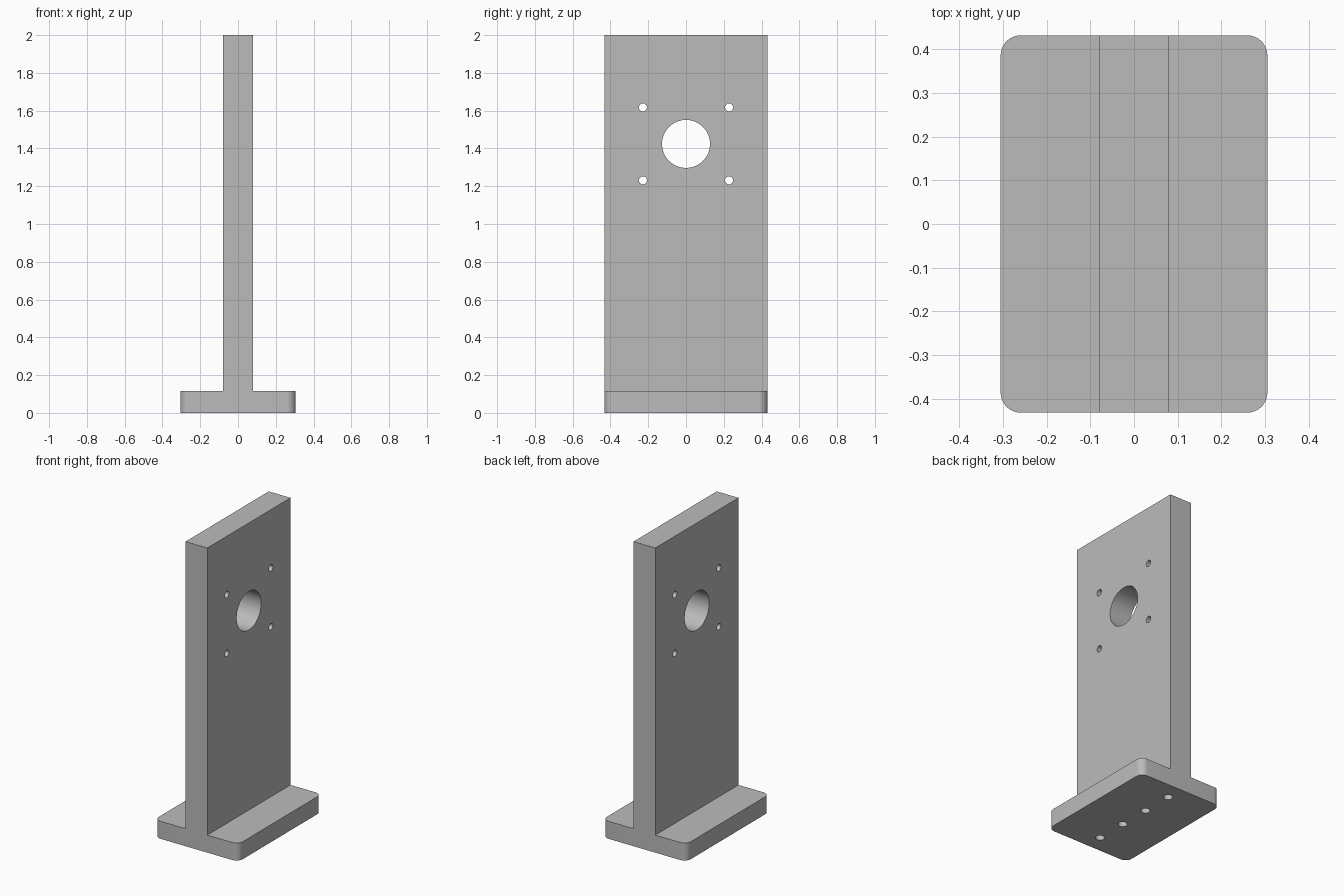
import bpy
from math import radians

cube = bpy.data.objects.get("Cube")
if cube:
    bpy.data.objects.remove(cube, do_unlink=True)

DEPTH = 0.863          # shared by base and upright
BASE_WIDTH, BASE_HEIGHT = 0.61, 0.115
PLATE_WIDTH, HEIGHT = 0.158, 2.0
HOLE_Z = 1.424

grey = bpy.data.materials.new("machined_grey")
grey.use_nodes = True
grey.diffuse_color = (0.5, 0.5, 0.5, 1)
grey.node_tree.nodes["Principled BSDF"].inputs["Base Color"].default_value = (0.5, 0.5, 0.5, 1)


def box(name, size, z_bottom):
    bpy.ops.mesh.primitive_cube_add(size=1, location=(0, 0, z_bottom + size[2] / 2))
    ob = bpy.context.object
    ob.name = name
    ob.scale = size
    bpy.ops.object.transform_apply(location=True, rotation=True, scale=True)
    ob.data.materials.append(grey)
    return ob


def cylinder(name, radius, length, location, rotation=(0, 0, 0), sides=32):
    bpy.ops.mesh.primitive_cylinder_add(vertices=sides, radius=radius, depth=length,
                                        location=location, rotation=rotation)
    ob = bpy.context.object
    ob.name = name
    ob.hide_render = True
    ob.data.materials.append(grey)
    return ob


def apply_boolean(target, other, operation):
    mod = target.modifiers.new(operation.lower(), "BOOLEAN")
    mod.operation = operation
    mod.solver = "EXACT"
    mod.object = other
    bpy.context.view_layer.objects.active = target
    bpy.ops.object.modifier_apply(modifier=mod.name)
    bpy.data.objects.remove(other, do_unlink=True)


# Base with rounded vertical corners
bracket = box("base_plate", (BASE_WIDTH, DEPTH, BASE_HEIGHT), 0)
weights = bracket.data.attributes.new("bevel_weight_edge", "FLOAT", "EDGE")
for edge in bracket.data.edges:
    a, b = (bracket.data.vertices[i].co for i in edge.vertices)
    weights.data[edge.index].value = float(abs(a.z - b.z) > 0.01)
bevel = bracket.modifiers.new("corners", "BEVEL")
bevel.limit_method = "WEIGHT"
bevel.width = 0.046
bevel.segments = 10
bpy.context.view_layer.objects.active = bracket
bpy.ops.object.modifier_apply(modifier=bevel.name)

# Upright plate, joined to the base as one solid
upright = box("upright_plate", (PLATE_WIDTH, DEPTH, HEIGHT - 0.05), 0.05)
apply_boolean(bracket, upright, "UNION")
bracket.name = "mounting_bracket"

# Large bore and its four bolt holes through the upright
across = (0, radians(90), 0)
cutters = [cylinder("bore_cutter", 0.127, 0.5, (0, 0, HOLE_Z), across, 64)]
for y in (-0.228, 0.228):
    for dz in (-0.193, 0.193):
        cutters.append(cylinder("bolt_cutter", 0.021, 0.5, (0, y, HOLE_Z + dz), across))

# Row of blind screw holes in the underside
for i in range(4):
    cutters.append(cylinder("screw_cutter", 0.028, 0.6, (0, (i - 1.5) * 0.21, 0)))

for cutter in cutters:
    apply_boolean(bracket, cutter, "DIFFERENCE")

# Smooth the round surfaces, keep the edges sharp
bpy.ops.object.select_all(action="DESELECT")
bracket.select_set(True)
bpy.context.view_layer.objects.active = bracket
bpy.ops.object.shade_smooth_by_angle(angle=radians(30))
